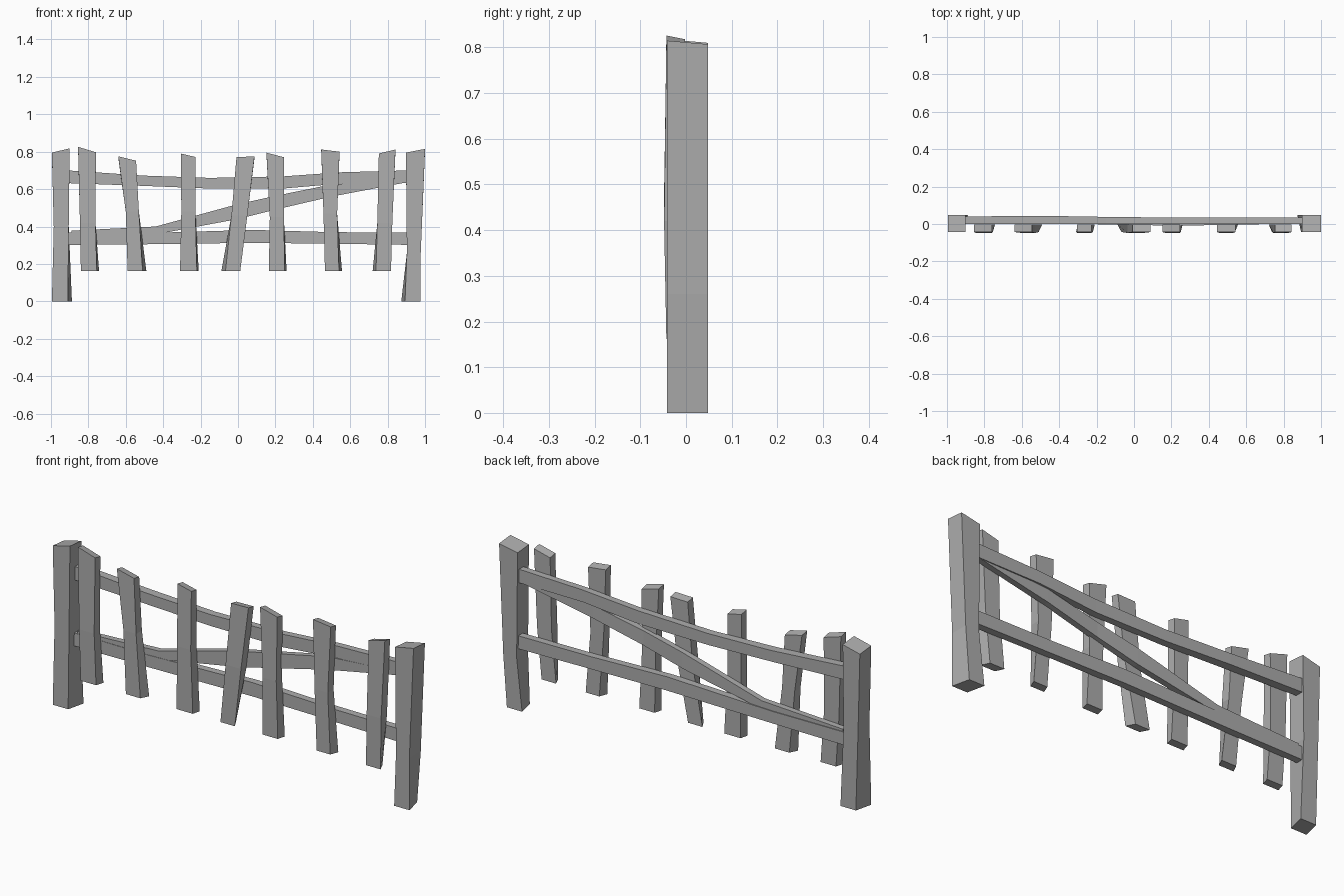
import bpy, bmesh

wood = bpy.data.materials.new("grey wood")
wood.diffuse_color = (0.42, 0.42, 0.42, 1)


def loft(name, rings):
    """Closed beam through a list of four-cornered rings."""
    bm = bmesh.new()
    loops = [[bm.verts.new(p) for p in ring] for ring in rings]
    for a, b in zip(loops, loops[1:]):
        for i in range(4):
            j = (i + 1) % 4
            bm.faces.new((a[i], a[j], b[j], b[i]))
    bm.faces.new(loops[0][::-1])
    bm.faces.new(loops[-1])
    bmesh.ops.recalc_face_normals(bm, faces=bm.faces[:])
    me = bpy.data.meshes.new(name)
    bm.to_mesh(me)
    bm.free()
    me.materials.append(wood)
    bpy.context.collection.objects.link(bpy.data.objects.new(name, me))


def upright(name, y0, y1, foot, foot_z, waist, waist_z, head, head_z, skew):
    """Vertical board: (left, right) x at foot, waist and head; skew shifts the foot's back edge."""
    def ring(x, zl, zr, s=0, bulge=0, drop=0):
        return [(x[0], y0 - bulge, zl), (x[1], y0 - bulge, zr),
                (x[1] + s, y1, zr - drop), (x[0] + s, y1, zl - drop)]
    bulge = 0.005 if foot_z > 0 else 0
    loft(name, [ring(foot, foot_z, foot_z, skew),
                ring(waist, waist_z, waist_z, 0, bulge),
                ring(head, head_z[0], head_z[1], 0, 0, 0.008)])


def rail(name, stations):
    """Horizontal bar: stations of (x, bottom, top, front y, back y)."""
    loft(name, [[(x, f, b), (x, k, b), (x, k, t), (x, f, t)]
                for x, b, t, f, k in stations])


# End posts
upright("left_post", -0.042, 0.048, (-0.995, -0.91), 0, (-0.985, -0.905), 0.40,
        (-0.995, -0.90), (0.795, 0.818), 0.022)
upright("right_post", -0.042, 0.048, (0.893, 0.977), 0, (0.903, 0.977), 0.26,
        (0.898, 1.0), (0.795, 0.815), -0.02)

# Pickets: foot x, waist x, waist height, head x, head heights, foot skew
pickets = [
    ((-0.84, -0.755), (-0.845, -0.762), 0.42, (-0.855, -0.76), (0.826, 0.797), 0.012),
    ((-0.59, -0.51), (-0.60, -0.53), 0.48, (-0.64, -0.545), (0.775, 0.752), 0.02),
    ((-0.31, -0.22), (-0.303, -0.228), 0.48, (-0.305, -0.228), (0.79, 0.772), 0.01),
    ((-0.067, 0.012), (-0.035, 0.05), 0.46, (-0.008, 0.088), (0.772, 0.774), -0.022),
    ((0.165, 0.25), (0.17, 0.245), 0.45, (0.152, 0.247), (0.795, 0.77), 0.01),
    ((0.465, 0.54), (0.457, 0.53), 0.47, (0.445, 0.543), (0.812, 0.80), 0.016),
    ((0.738, 0.818), (0.745, 0.825), 0.42, (0.753, 0.842), (0.79, 0.812), -0.018),
]
for i, (foot, waist, waist_z, head, head_z, skew) in enumerate(pickets):
    upright(f"picket_{i + 1}", -0.043, -0.002, foot, 0.162, waist, waist_z, head, head_z, skew)

# Sagging upper rail
rail("upper_rail", [(-0.91, 0.632, 0.70, 0.0, 0.04), (-0.5, 0.617, 0.672, 0.0, 0.044),
                    (-0.15, 0.603, 0.66, 0.0, 0.038), (0.24, 0.603, 0.668, 0.0, 0.034),
                    (0.55, 0.63, 0.69, 0.0, 0.034), (0.91, 0.632, 0.70, 0.0, 0.034)])

# Lower rail
rail("lower_rail", [(-0.91, 0.302, 0.367, 0.0, 0.036), (-0.5, 0.305, 0.365, 0.0, 0.036),
                    (0.08, 0.313, 0.382, 0.0, 0.036), (0.5, 0.308, 0.37, 0.0, 0.036),
                    (0.91, 0.302, 0.367, 0.0, 0.036)])

# Bent diagonal brace
rail("diagonal_brace", [(-0.89, 0.335, 0.378, 0.002, 0.032), (-0.44, 0.358, 0.40, 0.002, 0.032),
                        (0.0, 0.44, 0.52, -0.004, 0.026), (0.22, 0.495, 0.568, -0.01, 0.02),
                        (0.5, 0.56, 0.625, -0.004, 0.026), (0.88, 0.632, 0.65, 0.002, 0.03)])
